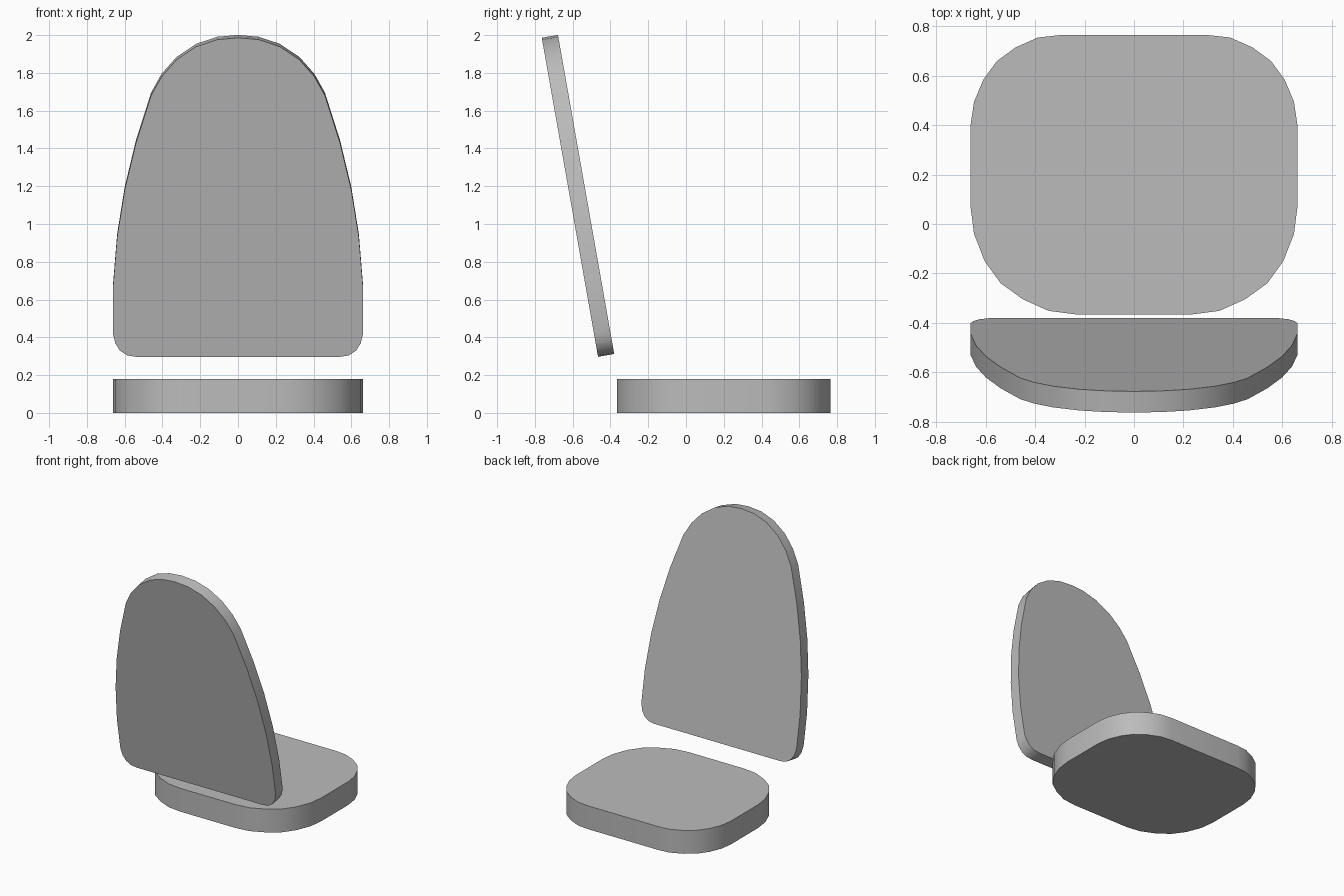
import bpy, bmesh, math
from mathutils import Matrix

cube = bpy.data.objects.get("Cube")
if cube:
    bpy.data.objects.remove(cube, do_unlink=True)

grey = bpy.data.materials.new("plain grey")
grey.use_nodes = True
colour = (0.5, 0.5, 0.5, 1)
grey.diffuse_color = colour
grey.node_tree.nodes["Principled BSDF"].inputs["Base Color"].default_value = colour


def slab(name, half, thickness, matrix):
    """Mirror a right-half outline, extrude it and place it."""
    outline = half + [(-x, y) for x, y in reversed(half) if x > 0]
    bm = bmesh.new()
    face = bm.faces.new([bm.verts.new((x, y, 0)) for x, y in outline])
    grown = bmesh.ops.extrude_face_region(bm, geom=[face])["geom"]
    top = [v for v in grown if isinstance(v, bmesh.types.BMVert)]
    bmesh.ops.translate(bm, verts=top, vec=(0, 0, thickness))
    bmesh.ops.recalc_face_normals(bm, faces=bm.faces)
    mesh = bpy.data.meshes.new(name)
    bm.to_mesh(mesh)
    bm.free()
    mesh.materials.append(grey)
    obj = bpy.data.objects.new(name, mesh)
    obj.matrix_world = matrix
    bpy.context.collection.objects.link(obj)
    bpy.ops.object.select_all(action="DESELECT")
    obj.select_set(True)
    bpy.context.view_layer.objects.active = obj
    bpy.ops.object.shade_smooth_by_angle(angle=math.radians(30))
    return obj


# Seat cushion, outline seen from above
seat = [(0.3, 0.765), (0.39, 0.755), (0.48, 0.715), (0.555, 0.66), (0.61, 0.585),
        (0.648, 0.495), (0.662, 0.4), (0.662, 0.07), (0.648, -0.04), (0.605, -0.15),
        (0.54, -0.24), (0.45, -0.305), (0.345, -0.352), (0.235, -0.366)]
slab("seat", seat, 0.18, Matrix.Identity(4))

# Backrest, outline measured up its own leaning face
back = [(0, 1.715), (0.11, 1.705), (0.22, 1.668), (0.325, 1.597), (0.405, 1.505),
        (0.46, 1.405), (0.54, 1.15), (0.6, 0.897), (0.64, 0.643), (0.662, 0.37),
        (0.662, 0.125), (0.65, 0.073), (0.625, 0.033), (0.587, 0.008), (0.54, 0)]
lean = Matrix.Translation((0, -0.38, 0.312)) @ Matrix.Rotation(math.radians(100), 4, "X")
slab("backrest", back, 0.087, lean)
